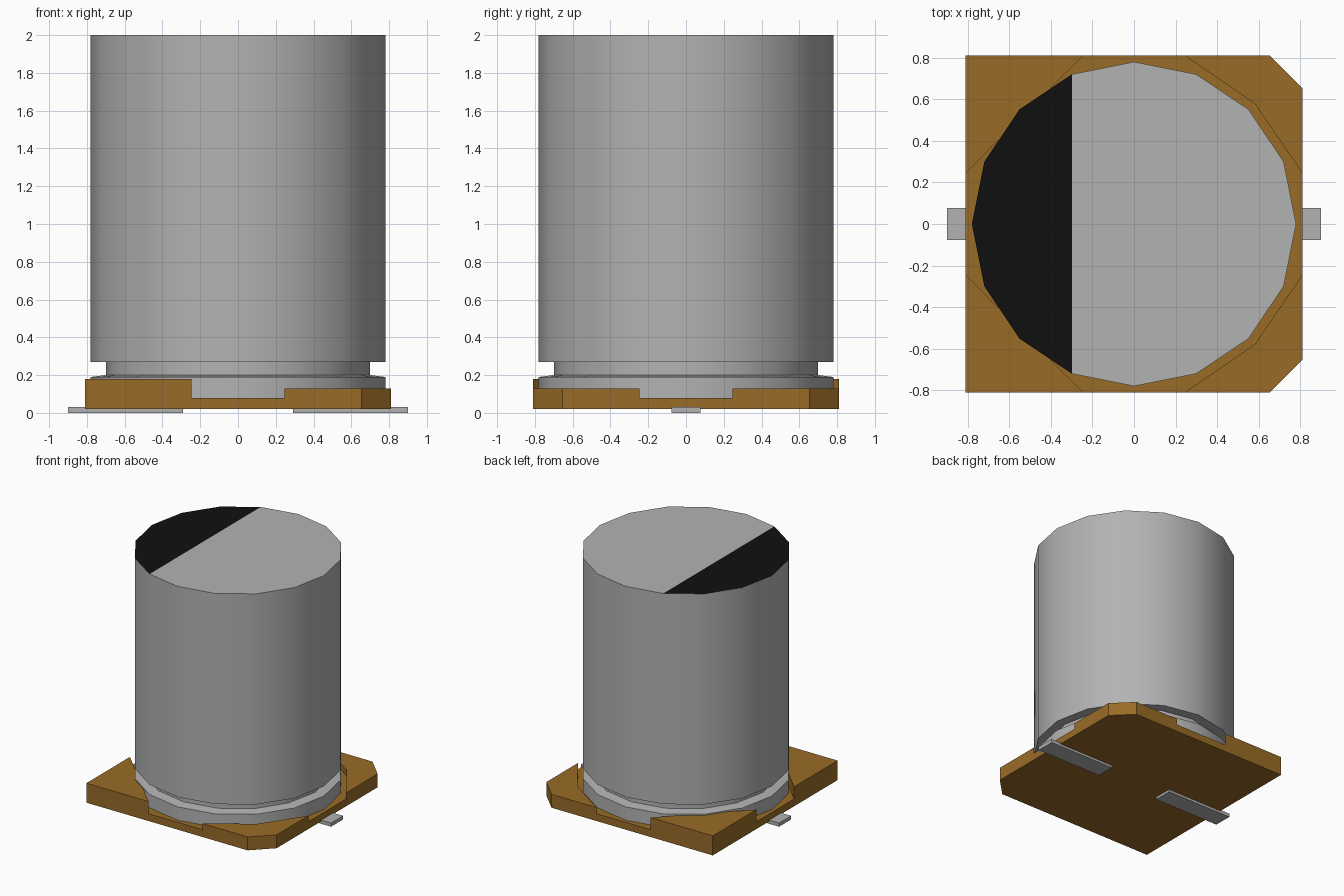
import bpy, bmesh, math

cube = bpy.data.objects.get("Cube")
if cube:
    bpy.data.objects.remove(cube, do_unlink=True)


def material(name, rgb):
    m = bpy.data.materials.new(name)
    m.use_nodes = True
    m.diffuse_color = (*rgb, 1)
    bsdf = next(n for n in m.node_tree.nodes if n.type == 'BSDF_PRINCIPLED')
    bsdf.inputs["Base Color"].default_value = (*rgb, 1)
    return m


grey = material("aluminium grey", (0.45, 0.45, 0.45))
brown = material("base brown", (0.32, 0.148, 0.02))
black = material("marking black", (0.005, 0.005, 0.005))


def finish(name, bm, mats):
    bmesh.ops.recalc_face_normals(bm, faces=bm.faces[:])
    mesh = bpy.data.meshes.new(name)
    bm.to_mesh(mesh)
    bm.free()
    for m in mats:
        mesh.materials.append(m)
    ob = bpy.data.objects.new(name, mesh)
    bpy.context.collection.objects.link(ob)
    return ob


# Can: 16-sided lathe with a crimp groove near the bottom
SIDES = 16
profile = [(0.78, 0.05), (0.78, 0.19), (0.70, 0.20), (0.70, 0.27),
           (0.78, 0.27), (0.78, 2.0)]
bm = bmesh.new()
rings = []
for r, z in profile:
    angles = [2 * math.pi * i / SIDES for i in range(SIDES)]
    rings.append([bm.verts.new((r * math.cos(a), r * math.sin(a), z)) for a in angles])
for low, high in zip(rings, rings[1:]):
    for i in range(SIDES):
        j = (i + 1) % SIDES
        bm.faces.new((low[i], low[j], high[j], high[i]))
bm.faces.new(rings[0][::-1])
# Top cap split into the plain part and the black polarity segment
top = bm.faces.new(rings[-1])
plain, _ = bmesh.utils.face_split(top, rings[-1][5], rings[-1][11])
for f in bm.faces:
    if all(v.co.z > 1.99 for v in f.verts) and f.calc_center_median().x < -0.3:
        f.material_index = 1
can = finish("can", bm, [grey, black])
bpy.ops.object.select_all(action='DESELECT')
can.select_set(True)
bpy.context.view_layer.objects.active = can
bpy.ops.object.shade_smooth_by_angle(angle=math.radians(30))

# Base: slab with four raised corners, chamfered on the left (+x) side
H, G = 0.81, 0.245
BOTTOM, SLAB, LOW, HIGH = 0.02, 0.08, 0.13, 0.18
bm = bmesh.new()


def vert(x, y):
    return bm.verts.new((x, y, BOTTOM))


right, left = {}, {}
for s in (-1, 1):
    # side gap end, inner bend, front/back gap end, then the outer corner
    a, b, c = vert(H, s * G), vert(0.58, s * 0.58), vert(G, s * H)
    left[s] = (a, b, c)
    bm.faces.new((a, b, c, vert(0.655, s * H), vert(H, s * 0.655)))
    d, e = vert(-G, s * H), vert(-H, s * G)
    right[s] = (d, e)
    bm.faces.new((d, e, vert(-H, s * H)))
bm.faces.new(left[1] + right[1] + right[-1][::-1] + left[-1][::-1])


def raise_faces(faces, height):
    out = bmesh.ops.extrude_face_region(bm, geom=faces)["geom"]
    for v in out:
        if isinstance(v, bmesh.types.BMVert):
            v.co.z = height
    return [f for f in out if isinstance(f, bmesh.types.BMFace)]


tops = raise_faces(bm.faces[:], SLAB)
corners = [f for f in tops if all(abs(k) > 0.3 for k in f.calc_center_median()[:2])]
for f in corners:
    raise_faces([f], LOW if f.calc_center_median().x > 0 else HIGH)
bmesh.ops.recalc_face_normals(bm, faces=bm.faces[:])
bmesh.ops.dissolve_limit(bm, angle_limit=math.radians(1), verts=bm.verts[:], edges=bm.edges[:])
finish("base", bm, [brown])

# Flat terminals sticking out under the base
for name, s in (("left_terminal", 1), ("right_terminal", -1)):
    bm = bmesh.new()
    bmesh.ops.create_cube(bm, size=1)
    for v in bm.verts:
        v.co = (s * 0.595 + v.co.x * 0.61, v.co.y * 0.156, 0.015 + v.co.z * 0.03)
    finish(name, bm, [grey])
